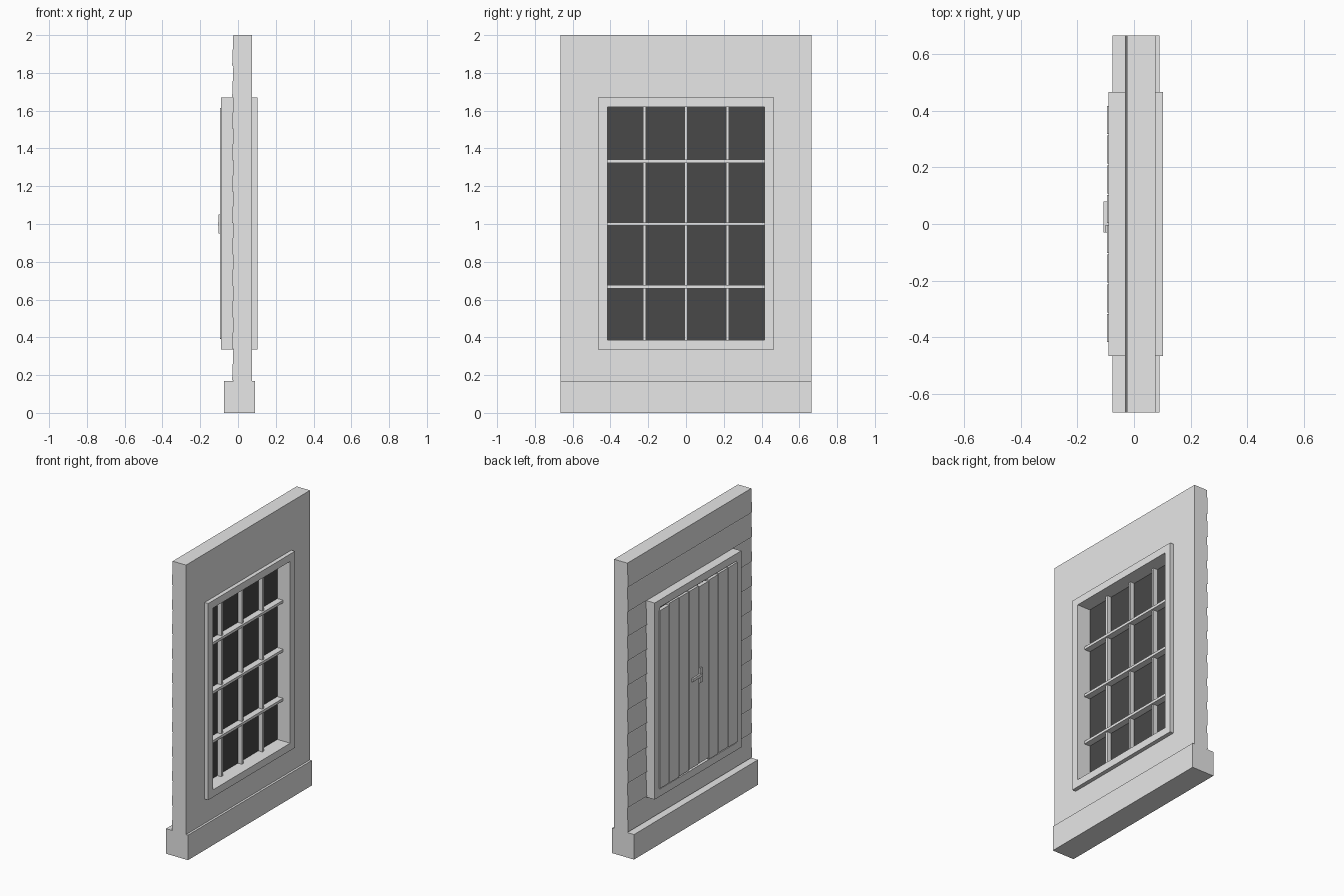
import bpy
import bmesh
import random

random.seed(4)
cube = bpy.data.objects.get("Cube")
if cube:
    bpy.data.objects.remove(cube, do_unlink=True)


def material(name, value):
    m = bpy.data.materials.new(name)
    m.use_nodes = True
    colour = (value, value, value, 1)
    m.diffuse_color = colour
    m.node_tree.nodes["Principled BSDF"].inputs["Base Color"].default_value = colour
    return m


GREY = material("light grey", 0.8)
DARK = material("dark glass", 0.065)


def finish(name, bm, mat):
    bmesh.ops.recalc_face_normals(bm, faces=bm.faces[:])
    mesh = bpy.data.meshes.new(name)
    bm.to_mesh(mesh)
    bm.free()
    mesh.materials.append(mat)
    ob = bpy.data.objects.new(name, mesh)
    bpy.context.collection.objects.link(ob)
    return ob


def box(name, xs, ys, zs, mat=GREY):
    bm = bmesh.new()
    bmesh.ops.create_cube(bm, size=1)
    for v in bm.verts:
        v.co = [(lo + hi) / 2 + c * (hi - lo)
                for c, (lo, hi) in zip(v.co, (xs, ys, zs))]
    return finish(name, bm, mat)


def extrude_along_y(name, profile, half):
    bm = bmesh.new()
    face = bm.faces.new([bm.verts.new((x, -half, z)) for x, z in profile])
    new = bmesh.ops.extrude_face_region(bm, geom=[face])["geom"]
    moved = [g for g in new if isinstance(g, bmesh.types.BMVert)]
    bmesh.ops.translate(bm, verts=moved, vec=(0, 2 * half, 0))
    return finish(name, bm, GREY)


def ring(name, xs, half, zs, width):
    """Rectangular frame with an open middle."""
    bm = bmesh.new()
    loops = []
    for x, inset in ((xs[0], 0), (xs[1], 0), (xs[1], width), (xs[0], width)):
        h, lo, hi = half - inset, zs[0] + inset, zs[1] - inset
        loops.append([bm.verts.new((x, y, z))
                      for y, z in ((-h, lo), (h, lo), (h, hi), (-h, hi))])
    for a, b in zip(loops, loops[1:] + loops[:1]):
        for i in range(4):
            j = (i + 1) % 4
            bm.faces.new((a[i], a[j], b[j], b[i]))
    return finish(name, bm, GREY)


HALF = 0.665
BASE_TOP, TOP = 0.17, 2.0

# Wall with overlapping boards on its outer side
boards = 11
step = (TOP - BASE_TOP) / boards
profile = [(0.075, TOP), (0.075, 0.1), (-0.024, 0.1)]
for i in range(boards):
    z = BASE_TOP + i * step
    profile += [(-0.024, z), (-0.031, z + 0.005), (-0.025, z + step - 0.003)]
profile[-1] = (-0.025, TOP)
wall = extrude_along_y("wall", profile, HALF)

# Window hole
cutter = box("hole_cutter", (-0.5, 0.5), (-0.44, 0.44), (0.36, 1.645))
cutter.hide_render = True
cutter.hide_set(True)
cut = wall.modifiers.new("hole", "BOOLEAN")
cut.operation = "DIFFERENCE"
cut.solver = "EXACT"
cut.object = cutter

# Base and window frame
box("base", (-0.075, 0.09), (-HALF, HALF), (0, BASE_TOP))
ring("window_frame", (-0.09, 0.102), 0.465, (0.335, 1.67), 0.05)

# Glass and glazing bars
box("glass", (0.0, 0.005), (-0.416, 0.416), (0.384, 1.621), DARK)
for n in (-1, 0, 1):
    y, z = n * 0.22, 1.0 + n * 0.333
    box("upright_bar", (0.004, 0.035), (y - 0.008, y + 0.008), (0.384, 1.621))
    box("cross_bar", (0.004, 0.048), (-0.416, 0.416), (z - 0.009, z + 0.009))

# Plank shutter
planks = 8
pitch = 0.84 / planks
for i in range(planks):
    y = -0.42 + i * pitch
    box("shutter_plank", (-0.096, -0.07), (y + 0.003, y + pitch - 0.003),
        (0.39 + random.uniform(0, 0.015), 1.615 - random.uniform(0, 0.015)))

# Latch on the shutter
box("latch_plate", (-0.102, -0.09), (-0.03, -0.005), (0.95, 1.05))
box("latch_lever", (-0.107, -0.09), (-0.03, 0.08), (0.99, 1.01))
